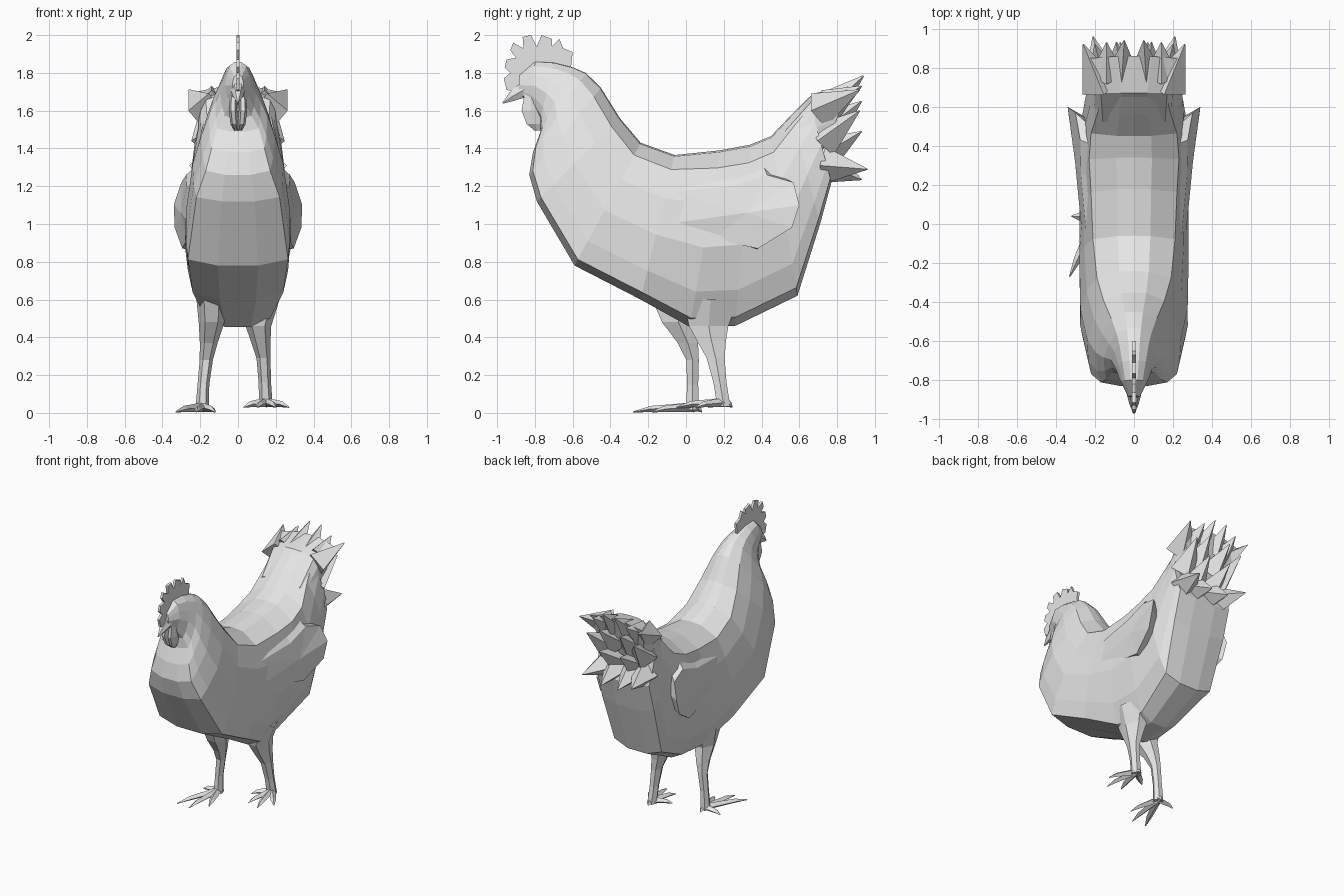
import bpy, bmesh, math
from mathutils import Vector

cube = bpy.data.objects.get("Cube")
if cube:
    bpy.data.objects.remove(cube, do_unlink=True)

grey = bpy.data.materials.new("plain grey")
grey.use_nodes = True
grey.diffuse_color = (0.8, 0.8, 0.8, 1)
grey.node_tree.nodes["Principled BSDF"].inputs["Base Color"].default_value = (0.8, 0.8, 0.8, 1)


def finish(name, bm):
    bmesh.ops.recalc_face_normals(bm, faces=bm.faces)
    mesh = bpy.data.meshes.new(name)
    bm.to_mesh(mesh)
    bm.free()
    mesh.materials.append(grey)
    obj = bpy.data.objects.new(name, mesh)
    bpy.context.collection.objects.link(obj)


def skin(bm, rings):
    """Bridge a series of equal rings and cap both ends."""
    loops = [[bm.verts.new(p) for p in ring] for ring in rings]
    n = len(loops[0])
    for a, b in zip(loops, loops[1:]):
        for i in range(n):
            j = (i + 1) % n
            bm.faces.new((a[i], a[j], b[j], b[i]))
    bm.faces.new(loops[0])
    bm.faces.new(loops[-1][::-1])


def loft(name, rings):
    bm = bmesh.new()
    skin(bm, rings)
    finish(name, bm)


def section(ty, tz, by, bz, wt, wm, wb):
    """Symmetric slice from a top point to a bottom point."""
    half = [(0.4 * wt, 0.01), (wt, 0.1), ((wt + wm) * 0.52, 0.3), (wm, 0.55),
            ((wm + wb) * 0.51, 0.8), (wb, 0.95), (0.4 * wb, 1.0)]
    at = lambda x, t: (x, ty + (by - ty) * t, tz + (bz - tz) * t)
    return ([at(0, 0)] + [at(x, t) for x, t in half] + [at(0, 1)]
            + [at(-x, t) for x, t in reversed(half)])


def tube(bm, path, sides=6):
    """Skin ovals (x, y, z, rx, ry) stacked mostly upright."""
    skin(bm, [[(x + rx * math.cos(math.tau * i / sides),
                y + ry * math.sin(math.tau * i / sides), z) for i in range(sides)]
              for x, y, z, rx, ry in path])


def taper(bm, stops, sides=4):
    """Tapered prong through stops (point, half width, half height)."""
    q = (Vector(stops[-1][0]) - Vector(stops[0][0])).to_track_quat('Z', 'X')
    skin(bm, [[Vector(p) + q @ Vector((h * math.sin(math.tau * i / sides),
                                       w * math.cos(math.tau * i / sides), 0))
               for i in range(sides)] for p, w, h in stops])


# Body with neck and head: top y z, bottom y z, widths top / middle / bottom
loft("body", [section(*s) for s in [
    (-0.88, 1.79, -0.89, 1.69, 0.02, 0.03, 0.02),
    (-0.80, 1.86, -0.81, 1.63, 0.045, 0.07, 0.04),
    (-0.70, 1.855, -0.77, 1.56, 0.06, 0.095, 0.07),
    (-0.60, 1.83, -0.77, 1.49, 0.075, 0.12, 0.11),
    (-0.53, 1.80, -0.81, 1.38, 0.09, 0.155, 0.14),
    (-0.45, 1.72, -0.83, 1.26, 0.115, 0.195, 0.17),
    (-0.35, 1.56, -0.79, 1.12, 0.155, 0.24, 0.22),
    (-0.24, 1.43, -0.59, 0.78, 0.19, 0.275, 0.265),
    (-0.06, 1.365, -0.24, 0.60, 0.21, 0.28, 0.24),
    (0.18, 1.39, 0.02, 0.455, 0.22, 0.28, 0.17),
    (0.34, 1.42, 0.26, 0.46, 0.23, 0.28, 0.15),
    (0.45, 1.465, 0.59, 0.62, 0.22, 0.27, 0.2),
    (0.56, 1.58, 0.71, 1.00, 0.185, 0.25, 0.22),
    (0.65, 1.67, 0.77, 1.22, 0.165, 0.23, 0.22)]])

# Upper tail, spreading towards the rim
loft("tail", [section(*s) for s in [
    (0.52, 1.51, 0.56, 1.32, 0.16, 0.205, 0.19),
    (0.67, 1.69, 0.70, 1.36, 0.17, 0.21, 0.20),
    (0.86, 1.73, 0.75, 1.42, 0.225, 0.20, 0.17)]])

# Tail feathers: base x y z, tip x y z, half width
feathers = bmesh.new()
for bx, by, bz, tx, ty, tz, w in [
        (0.06, 0.78, 1.64, 0.05, 0.94, 1.785, 0.08),
        (0.14, 0.76, 1.63, 0.14, 0.93, 1.73, 0.09),
        (0.17, 0.70, 1.60, 0.26, 0.92, 1.71, 0.10),
        (0.15, 0.72, 1.44, 0.20, 0.92, 1.60, 0.10),
        (0.07, 0.74, 1.50, 0.09, 0.93, 1.65, 0.10),
        (0.07, 0.72, 1.36, 0.09, 0.93, 1.49, 0.10),
        (0.16, 0.73, 1.31, 0.21, 0.96, 1.29, 0.10),
        (0.07, 0.74, 1.31, 0.07, 0.93, 1.235, 0.10)]:
    for s in (1, -1):
        taper(feathers, [((s * bx, by, bz), w, w), ((s * tx, ty, tz), 0.003, 0.003)])
finish("tail_feathers", feathers)

# Folded wings merging into the flanks and flaring at the rear:
# rim y z x, then inner edge y z
edge = [(-0.10, 1.17, 0.24, -0.05, 1.24), (0.25, 1.20, 0.272, 0.25, 1.28),
        (0.43, 1.26, 0.275, 0.40, 1.33), (0.57, 1.22, 0.30, 0.48, 1.26),
        (0.60, 1.10, 0.34, 0.52, 1.10), (0.56, 0.98, 0.335, 0.48, 0.99),
        (0.38, 0.87, 0.295, 0.36, 0.86), (0.15, 0.92, 0.27, 0.18, 0.92),
        (-0.10, 1.0, 0.262, -0.05, 1.0)]
for side, s in (("left", 1), ("right", -1)):
    bm = bmesh.new()
    outer = [bm.verts.new((s * x, y, z)) for y, z, x, iy, iz in edge]
    inner = [bm.verts.new((s * 0.2, iy, iz)) for y, z, x, iy, iz in edge]
    crown = bm.verts.new((s * 0.302, 0.32, 1.06))
    n = len(edge)
    for i in range(n):
        j = (i + 1) % n
        bm.faces.new((outer[i], outer[j], crown))
        bm.faces.new((outer[i], inner[i], inner[j], outer[j]))
    bm.faces.new(inner)
    finish(side + "_wing", bm)

# Legs: thigh tapering into shank, then toes with claws
legs = {
    "left": ([(0.13, 0.13, 0.60, 0.09, 0.17), (0.108, 0.12, 0.46, 0.068, 0.12),
              (0.12, 0.135, 0.38, 0.052, 0.088), (0.135, 0.157, 0.29, 0.037, 0.055),
              (0.142, 0.18, 0.16, 0.033, 0.04), (0.148, 0.20, 0.035, 0.036, 0.04)],
             [(0.27, 0.05), (0.20, -0.05), (0.10, -0.02), (0.03, 0.12), (0.15, 0.245)], 0.03),
    "right": ([(-0.14, -0.05, 0.60, 0.08, 0.15), (-0.14, -0.04, 0.48, 0.068, 0.10),
               (-0.155, 0.01, 0.37, 0.047, 0.062), (-0.168, 0.035, 0.28, 0.035, 0.038),
               (-0.183, 0.035, 0.15, 0.031, 0.034), (-0.19, 0.035, 0.015, 0.036, 0.04)],
              [(-0.32, 0.04), (-0.33, -0.27), (-0.22, -0.28), (-0.12, -0.18), (-0.18, 0.085)],
              0.005)}
for side, (path, toes, z) in legs.items():
    bm = bmesh.new()
    tube(bm, path)
    finish(side + "_leg", bm)
    bm = bmesh.new()
    x, y = path[-1][:2]
    for tx, ty in toes:
        taper(bm, [((x, y, z + 0.025), 0.028, 0.025),
                   ((x + (tx - x) * 0.7, y + (ty - y) * 0.7, z + 0.016), 0.02, 0.016),
                   ((tx, ty, z), 0.003, 0.003)])
    finish(side + "_foot", bm)

# Comb: thin plate with blunt lobes
comb = [(-0.90, 1.70), (-0.95, 1.71), (-0.965, 1.77), (-0.93, 1.80), (-0.96, 1.83),
        (-0.95, 1.87), (-0.90, 1.88), (-0.93, 1.92), (-0.915, 1.96), (-0.86, 1.93),
        (-0.865, 1.99), (-0.82, 2.0), (-0.79, 1.94), (-0.765, 2.0), (-0.71, 1.98),
        (-0.71, 1.94), (-0.67, 1.98), (-0.65, 1.93), (-0.60, 1.91), (-0.61, 1.82),
        (-0.78, 1.80)]
loft("comb", [[(x, y, z) for y, z in comb] for x in (-0.009, 0.009)])

# Beak
bm = bmesh.new()
taper(bm, [((0, -0.85, 1.715), 0.042, 0.05), ((0, -0.92, 1.675), 0.025, 0.03),
           ((0, -0.97, 1.64), 0.004, 0.004)], 6)
finish("beak", bm)

# Wattles
for side, s in (("left", 1), ("right", -1)):
    bm = bmesh.new()
    tube(bm, [(s * 0.025, -0.82, 1.69, 0.02, 0.04), (s * 0.026, -0.82, 1.60, 0.022, 0.058),
              (s * 0.02, -0.805, 1.53, 0.02, 0.045), (s * 0.01, -0.785, 1.495, 0.01, 0.02)])
    finish(side + "_wattle", bm)
